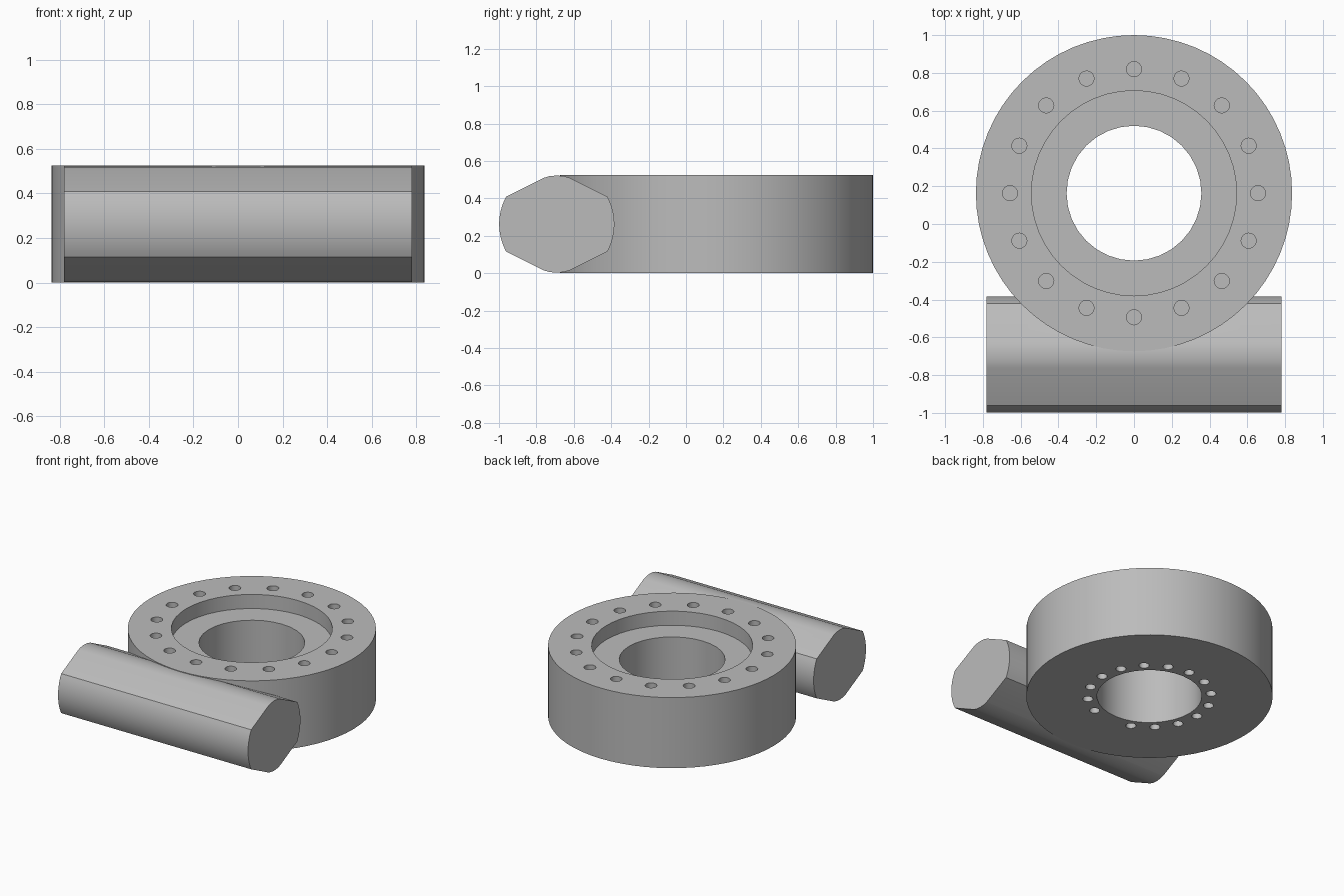
import bpy, bmesh, math
from mathutils import Matrix

cube = bpy.data.objects.get("Cube")
if cube:
    bpy.data.objects.remove(cube)

HEIGHT = 0.525
RING_Y = 0.163
WORM_Y = -0.691

grey = bpy.data.materials.new("machined_grey")
grey.use_nodes = True
colour = (0.5, 0.5, 0.5, 1)
grey.diffuse_color = colour
grey.node_tree.nodes["Principled BSDF"].inputs["Base Color"].default_value = colour


def make_object(name, bm):
    bmesh.ops.recalc_face_normals(bm, faces=bm.faces)
    mesh = bpy.data.meshes.new(name)
    bm.to_mesh(mesh)
    bm.free()
    mesh.materials.append(grey)
    obj = bpy.data.objects.new(name, mesh)
    bpy.context.collection.objects.link(obj)
    return obj


def add_cylinder(bm, radius, z0, z1, x=0, y=RING_Y, sides=16):
    place = Matrix.Translation((x, y, (z0 + z1) / 2))
    bmesh.ops.create_cone(bm, cap_ends=True, segments=sides, radius1=radius,
                          radius2=radius, depth=z1 - z0, matrix=place)


def cylinder(name, *args, **kwargs):
    bm = bmesh.new()
    add_cylinder(bm, *args, **kwargs)
    return make_object(name, bm)


def hole_circle(name, circle, radius, z0, z1, skip=()):
    bm = bmesh.new()
    for i in range(16):
        if i not in skip:
            a = math.tau * i / 16
            add_cylinder(bm, radius, z0, z1, circle * math.cos(a),
                         RING_Y + circle * math.sin(a))
    return make_object(name, bm)


def cut(obj, cutter):
    mod = obj.modifiers.new(cutter.name, "BOOLEAN")
    mod.operation = "DIFFERENCE"
    mod.solver = "EXACT"
    mod.object = cutter
    bpy.context.view_layer.objects.active = obj
    bpy.ops.object.modifier_apply(modifier=mod.name)


# Wheel body
wheel = cylinder("wheel_ring", 0.837, 0, HEIGHT, sides=64)

# Worm shaft: round sides with sloped, softly crowned top and bottom
corner = math.asin(0.147 / 0.308)
quarter = [(0.308 * math.cos(corner * i / 6), 0.308 * math.sin(corner * i / 6))
           for i in range(7)]
quarter += [(0.07, 0.247), (0.04, 0.256), (0, 0.26)]
half = quarter + [(-y, z) for y, z in quarter[-2::-1]]
profile = half + [(y, -z) for y, z in half[-2:0:-1]]
bm = bmesh.new()
end = bm.faces.new([bm.verts.new((-0.782, WORM_Y + y, HEIGHT / 2 + z))
                    for y, z in profile])
side = bmesh.ops.extrude_face_region(bm, geom=[end], use_keep_orig=True)
moved = [v for v in side["geom"] if isinstance(v, bmesh.types.BMVert)]
bmesh.ops.translate(bm, verts=moved, vec=(1.564, 0, 0))
worm = make_object("worm_shaft", bm)

# Bore, recess and bolt holes
cutters = [
    cylinder("bore_cutter", 0.357, -0.1, 0.7, sides=32),
    cylinder("recess_cutter", 0.543, 0.42, 0.7, sides=48),
    hole_circle("top_hole_cutter", 0.657, 0.04, 0.325, 0.7),
    hole_circle("bottom_hole_cutter", 0.42, 0.035, -0.1, 0.2, skip=(12,)),
]
for cutter in cutters:
    cut(wheel, cutter)
cut(worm, cutters[2])
for cutter in cutters:
    bpy.data.objects.remove(cutter)

# Smooth curved walls, keep rims sharp
for obj in (wheel, worm):
    bpy.ops.object.select_all(action="DESELECT")
    obj.select_set(True)
    bpy.context.view_layer.objects.active = obj
    bpy.ops.object.shade_smooth_by_angle(angle=math.radians(30))
